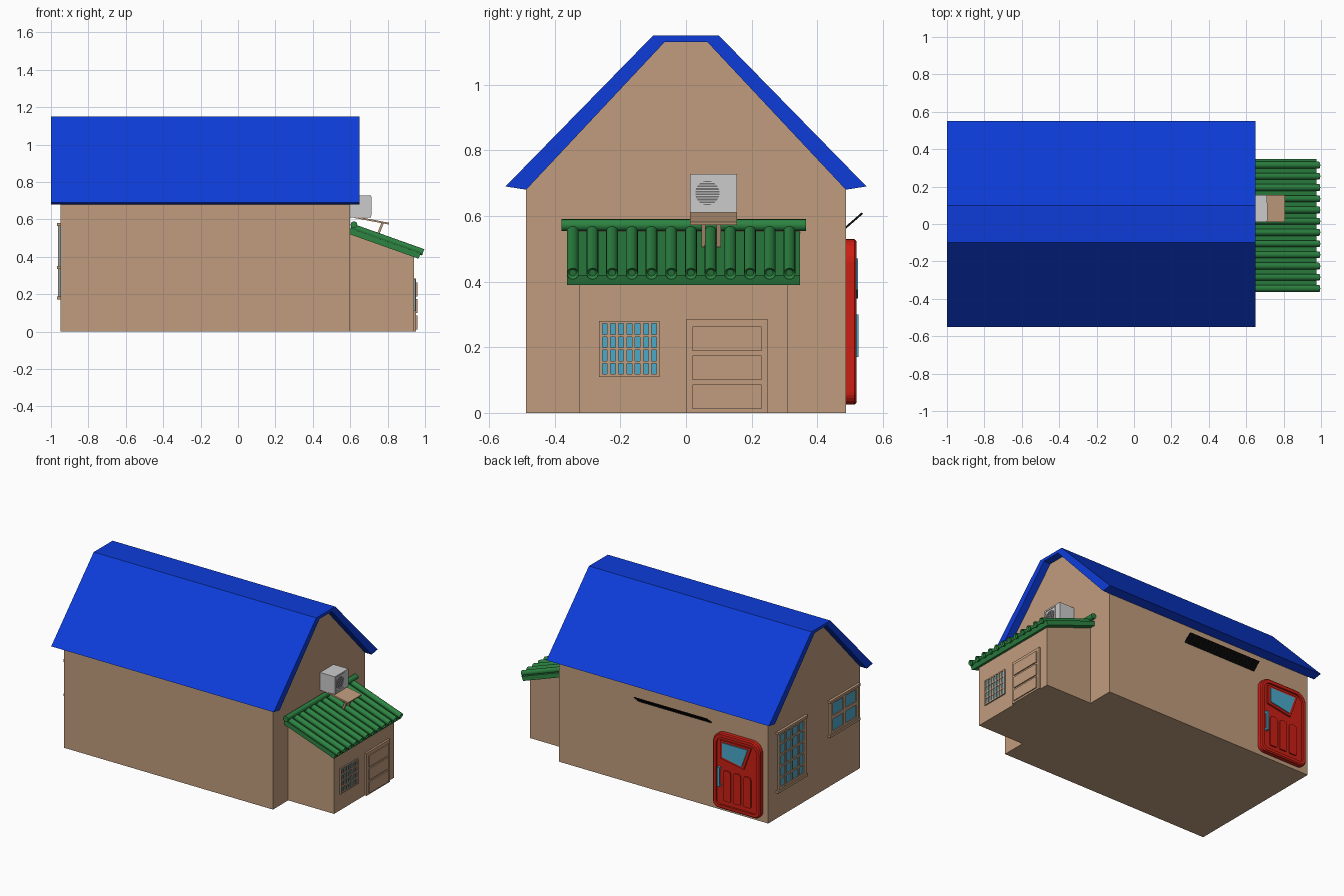
import bpy, bmesh, math
from mathutils import Matrix, Vector

if "Cube" in bpy.data.objects:
    bpy.data.objects.remove(bpy.data.objects["Cube"])


def mat(name, r, g, b):
    m = bpy.data.materials.new(name)
    m.diffuse_color = (r, g, b, 1)
    m.use_nodes = True
    m.node_tree.nodes["Principled BSDF"].inputs["Base Color"].default_value = m.diffuse_color
    return m


TAN = mat("tan wall", 0.53, 0.335, 0.205)
BLUE = mat("blue roof", 0.004, 0.046, 0.70)
GREEN = mat("green tile", 0.026, 0.23, 0.055)
RED = mat("red door", 0.60, 0.014, 0.007)
GLASS = mat("window glass", 0.07, 0.40, 0.60)
LIGHT = mat("light grey metal", 0.60, 0.60, 0.60)
DARK = mat("dark grey grille", 0.16, 0.16, 0.16)
BLACK = mat("black panel", 0.004, 0.004, 0.004)


def finish(name, bm, material):
    bmesh.ops.recalc_face_normals(bm, faces=bm.faces)
    me = bpy.data.meshes.new(name)
    bm.to_mesh(me)
    bm.free()
    me.materials.append(material)
    ob = bpy.data.objects.new(name, me)
    bpy.context.collection.objects.link(ob)
    return ob


def boxes(name, spans, material):
    """One object from boxes given as (x0, x1, y0, y1, z0, z1)."""
    bm = bmesh.new()
    for x0, x1, y0, y1, z0, z1 in spans:
        m = Matrix.Translation(((x0 + x1) / 2, (y0 + y1) / 2, (z0 + z1) / 2))
        m = m @ Matrix.Diagonal((x1 - x0, y1 - y0, z1 - z0, 1))
        bmesh.ops.create_cube(bm, size=1, matrix=m)
    return finish(name, bm, material)


def prism(name, axis, profile, a, b, material):
    """Extrude a 2D profile (remaining axes in order) along an axis."""
    def place(t, p):
        return {"x": (t, *p), "y": (p[0], t, p[1]), "z": (*p, t)}[axis]
    bm = bmesh.new()
    face = bm.faces.new([bm.verts.new(place(a, p)) for p in profile])
    ext = bmesh.ops.extrude_face_region(bm, geom=[face])
    move = Vector(place(b - a, (0, 0)))
    bmesh.ops.translate(bm, vec=move, verts=[v for v in ext["geom"] if isinstance(v, bmesh.types.BMVert)])
    return finish(name, bm, material)


def tube(name, p, q, r, n, material, hollow=0.0):
    """Cylinder between two points; hollow sinks a recess into the end q."""
    p, q = Vector(p), Vector(q)
    d = q - p
    bm = bmesh.new()
    m = Matrix.Translation((p + q) / 2) @ d.to_track_quat("Z", "Y").to_matrix().to_4x4()
    bmesh.ops.create_cone(bm, cap_ends=True, segments=n, radius1=r, radius2=r, depth=d.length, matrix=m)
    if hollow:
        end = max((f for f in bm.faces if len(f.verts) == n), key=lambda f: f.calc_center_median().dot(d))
        bmesh.ops.inset_individual(bm, faces=[end], thickness=r * 0.4)
        bmesh.ops.translate(bm, vec=-d.normalized() * hollow, verts=end.verts)
    ob = finish(name, bm, material)
    for f in ob.data.polygons:
        f.use_smooth = len(f.vertices) == 4
    for e in ob.data.edges:
        va, vb = (ob.data.vertices[i].co for i in e.vertices)
        e.use_edge_sharp = abs((vb - va).dot(d.normalized())) < 1e-4
    return ob


def rounded(x0, x1, z0, z1, r_low, r_top):
    pts = []
    for cx, cz, r, a0 in ((x1, z1, r_top, 0), (x0, z1, r_top, 90), (x0, z0, r_low, 180), (x1, z0, r_low, 270)):
        ox = cx - r if cx == x1 else cx + r
        oz = cz - r if cz == z1 else cz + r
        for k in range(7):
            a = math.radians(a0 + 15 * k)
            pts.append((ox + r * math.cos(a), oz + r * math.sin(a)))
    return pts


# House body and thick gable roof
prism("house_walls", "x", [(-.487, 0), (.487, 0), (.487, .68), (.065, 1.13), (-.065, 1.13), (-.487, .68)],
      -.95, .60, TAN)
prism("main_roof", "x", [(-.55, .69), (-.10, 1.15), (.10, 1.15), (.55, .69),
                         (.487, .68), (.065, 1.13), (-.065, 1.13), (-.487, .68)], -1, .65, BLUE)

# Porch with sloping tiled roof
prism("porch_walls", "y", [(.60, 0), (.94, 0), (.94, .402), (.60, .525)], -.325, .31, TAN)
prism("porch_roof_base", "y", [(.60, .52), (.965, .39), (.976, .418), (.60, .552)], -.362, .348, GREEN)
for i in range(12):
    y = -.345 + .06 * i
    tube(f"roof_tile_{i + 1}", (.605, y, .561), (.99, y, .424), .018, 16, GREEN, .008)
tube("porch_roof_ridge", (.62, -.38, .572), (.62, .365, .572), .018, 16, GREEN)

# Porch window with lattice bars
boxes("porch_window_glass", [(.938, .943, -.265, -.08, .11, .28)], GLASS)
bars = [(.94, .948, y - .005, y + .005, .11, .28) for y in [-.26 + .025 * i for i in range(8)]]
bars += [(.94, .948, -.265, -.08, z - .004, z + .004) for z in [.114 + .0405 * i for i in range(5)]]
boxes("porch_window_bars", bars, TAN)

# Porch door with horizontal panels
boxes("porch_door", [(.94, .953, 0, .25, 0, .285)], TAN)
boxes("porch_door_panels", [(.95, .96, .02, .23, z, z + .075) for z in (.012, .1, .188)], TAN)

# Left wall windows: frame, glass, bars, sill


def wall_window(name, y0, y1, z0, z1, cols, rows, w):
    boxes(name + "_glass", [(-.954, -.945, y0, y1, z0, z1)], GLASS)
    b = []
    for i in range(cols + 1):
        t = .022 if i in (0, cols) else w
        y = y0 + t / 2 + (y1 - y0 - t) * i / cols
        b.append((-.962, -.945, y - t / 2, y + t / 2, z0, z1))
    for j in range(rows + 1):
        t = .022 if j in (0, rows) else w
        z = z0 + t / 2 + (z1 - z0 - t) * j / rows
        b.append((-.96, -.945, y0, y1, z - t / 2, z + t / 2))
    for z in (z0, z1):
        b.append((-.967, -.945, y0 - .012, y1 + .012, z - .008, z + .008))
    boxes(name + "_frame", b, TAN)


wall_window("tall_window", .10, .39, .18, .572, 4, 5, .012)
wall_window("small_window", -.455, -.16, .343, .572, 2, 2, .024)

# Red back door with raised rim, panels, window and handle
prism("back_door", "y", rounded(-.90, -.57, .035, .52, .03, .06), .48, .508, RED)
rim = bmesh.new()
outer = rounded(-.912, -.56, .025, .53, .04, .07)
inner = rounded(-.885, -.587, .05, .503, .025, .05)
loops = [[rim.verts.new((x, y, z)) for x, z in pts]
         for pts, y in ((outer, .485), (outer, .513), (rounded(-.905, -.567, .032, .523, .035, .065), .52),
                        (inner, .52), (inner, .485))]
for a, b in zip(loops, loops[1:] + loops[:1]):
    for i in range(len(a)):
        j = (i + 1) % len(a)
        rim.faces.new((a[i], a[j], b[j], b[i]))
finish("back_door_rim", rim, RED)
prism("door_window_frame", "y", [(-.615, .484), (-.845, .484), (-.79, .33), (-.615, .36)], .50, .519, RED)
prism("door_window_glass", "y", [(-.632, .470), (-.822, .470), (-.778, .348), (-.632, .374)], .515, .524, GLASS)
for i, x in enumerate((-.84, -.765, -.69)):
    prism(f"door_panel_{i + 1}", "y", rounded(x, x + .055, .08, .285, .008, .02), .50, .516, RED)
boxes("door_handle", [(-.615, -.600, .518, .526, .17, .30), (-.615, -.600, .50, .52, .17, .185),
                      (-.615, -.600, .50, .52, .285, .30)], GLASS)

# Tilted black slatted panel beside the door
frame = [(-.53, .01, a, a + .004, 0, .004) for a in [.0168 * i for i in range(5)]]
frame += [(x, x + .005, 0, .07, 0, .004) for x in [-.53 + .0297 * i for i in range(19)]]
frame.append((-.53, .01, 0, .07, .003, .006))
panel = boxes("slatted_panel", frame, BLACK)
panel.data.transform(Matrix.Translation((0, .486, .56)) @ Matrix.Rotation(math.radians(41), 4, "X"))

# Air conditioner on the gable wall
boxes("cooler_case", [(.59, .71, .012, .155, .61, .728)], LIGHT)
boxes("cooler_fan_frame", [(.705, .713, .018, .112, .62, .626), (.705, .713, .018, .112, .716, .722),
                           (.705, .713, .018, .024, .62, .722), (.705, .713, .106, .112, .62, .722)], LIGHT)
tube("cooler_fan", (.705, .065, .67), (.712, .065, .67), .037, 28, DARK)
slats = []
for i in range(-4, 5):
    h = math.sqrt(.037 ** 2 - (.008 * i) ** 2)
    slats.append((.71, .714, .065 - h, .065 + h, .67 + .008 * i - .0015, .67 + .008 * i + .0015))
boxes("cooler_fan_slats", slats, LIGHT)

# Sloping shelf and legs under the air conditioner
prism("cooler_shelf", "y", [(.62, .608), (.62, .618), (.808, .582), (.806, .573)], .012, .155, TAN)
for i, y in enumerate((.047, .093)):
    prism(f"shelf_leg_{i + 1}", "y", [(.768, .585), (.780, .582), (.750, .505), (.738, .509)], y, y + .013, TAN)
